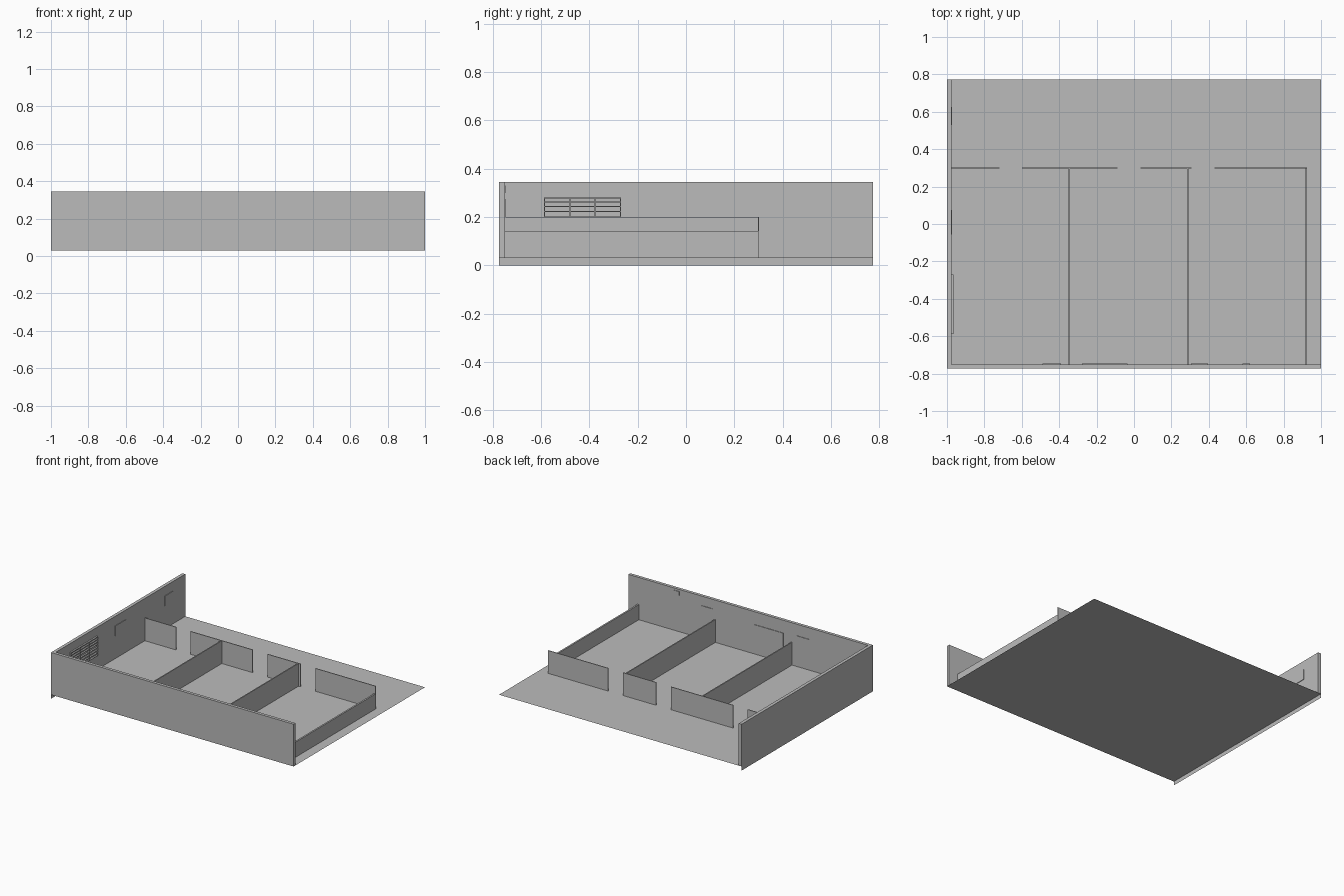
import bpy
import bmesh
from mathutils import Vector

cube = bpy.data.objects.get("Cube")
if cube:
    bpy.data.objects.remove(cube, do_unlink=True)

grey = bpy.data.materials.new("plain grey")
grey.use_nodes = True
COLOUR = (0.5, 0.5, 0.5, 1)
grey.diffuse_color = COLOUR
grey.node_tree.nodes["Principled BSDF"].inputs["Base Color"].default_value = COLOUR


def finish(name, bm):
    mesh = bpy.data.meshes.new(name)
    bm.to_mesh(mesh)
    bm.free()
    mesh.materials.append(grey)
    obj = bpy.data.objects.new(name, mesh)
    bpy.context.collection.objects.link(obj)
    return obj


def boxes(name, spans):
    """One object made of boxes, each given as x, y and z ranges."""
    bm = bmesh.new()
    for span in spans:
        low, high = (Vector(c) for c in zip(*span))
        verts = bmesh.ops.create_cube(bm, size=1)["verts"]
        bmesh.ops.scale(bm, vec=high - low, verts=verts)
        bmesh.ops.translate(bm, vec=(low + high) / 2, verts=verts)
    return finish(name, bm)


def sheet(name, corners):
    bm = bmesh.new()
    bm.faces.new([bm.verts.new(c) for c in corners])
    return finish(name, bm)


X, Y = 1.0, 0.773          # half extents of the plan
FLOOR, LOW, MID, TOP = 0.03, 0.143, 0.2, 0.345
IN_X, IN_Y = -0.976, -0.75  # inner faces of the outer walls
CROSS = 0.303               # rear face of the corridor wall

# Floor and the two tall outer walls
sheet("floor", [(-X, -Y, FLOOR), (X, -Y, FLOOR), (X, Y, FLOOR), (-X, Y, FLOOR)])
boxes("front_wall", [((-X, X), (-Y, IN_Y), (FLOOR, TOP))])
boxes("side_wall", [((-X, IN_X), (IN_Y, Y), (FLOOR, TOP))])
sheet("side_wall_skirt", [(-X, -Y, 0), (-X, Y, 0), (-X, Y, FLOOR), (-X, -Y, FLOOR)])

# Corridor wall, broken by door openings
runs = [(IN_X, -0.72), (-0.6, -0.087), (0.035, 0.308), (0.43, 0.926)]
boxes("corridor_wall", [(run, (CROSS - 0.006, CROSS), (FLOOR, MID)) for run in runs])

# Partitions between the rooms, and the low end wall
boxes("partitions", [((x - 0.004, x + 0.004), (IN_Y, CROSS - 0.006), (FLOOR, MID))
                     for x in (-0.345, 0.287)])
boxes("low_end_wall", [((0.914, 0.926), (IN_Y, CROSS - 0.006), (FLOOR, LOW))])

# Window frame on the side wall: jambs, mullions and slats
W0, W1, SILL, HEAD = -0.585, -0.272, 0.14, 0.282
OUT = (IN_X, IN_X + 0.012)
bars = [(OUT, (W0 + (W1 - W0) * i / 3 - 0.002, W0 + (W1 - W0) * i / 3 + 0.002),
         (SILL, HEAD)) for i in range(4)]
bars += [(OUT, (W0, W1), (z - 0.002, z + 0.002))
         for z in (SILL, 0.16, 0.18, 0.2, 0.224, 0.243, 0.262, HEAD - 0.002)]
boxes("window_frame", bars)

# Flat boards on the inside of the outer walls
boards = [(-0.49, -0.39, 0.2, 0.26), (-0.277, -0.035, 0.1, 0.25),
          (0.305, 0.395, 0.2, 0.275), (0.58, 0.62, 0.3, 0.33)]
boxes("front_wall_boards", [((a, b), (IN_Y, IN_Y + 0.004), (c, d))
                            for a, b, c, d in boards])
boxes("side_wall_boards", [((IN_X, IN_X + 0.004), (a, b), (0.2, 0.275))
                           for a, b in ((-0.055, 0.075), (0.53, 0.625))])
